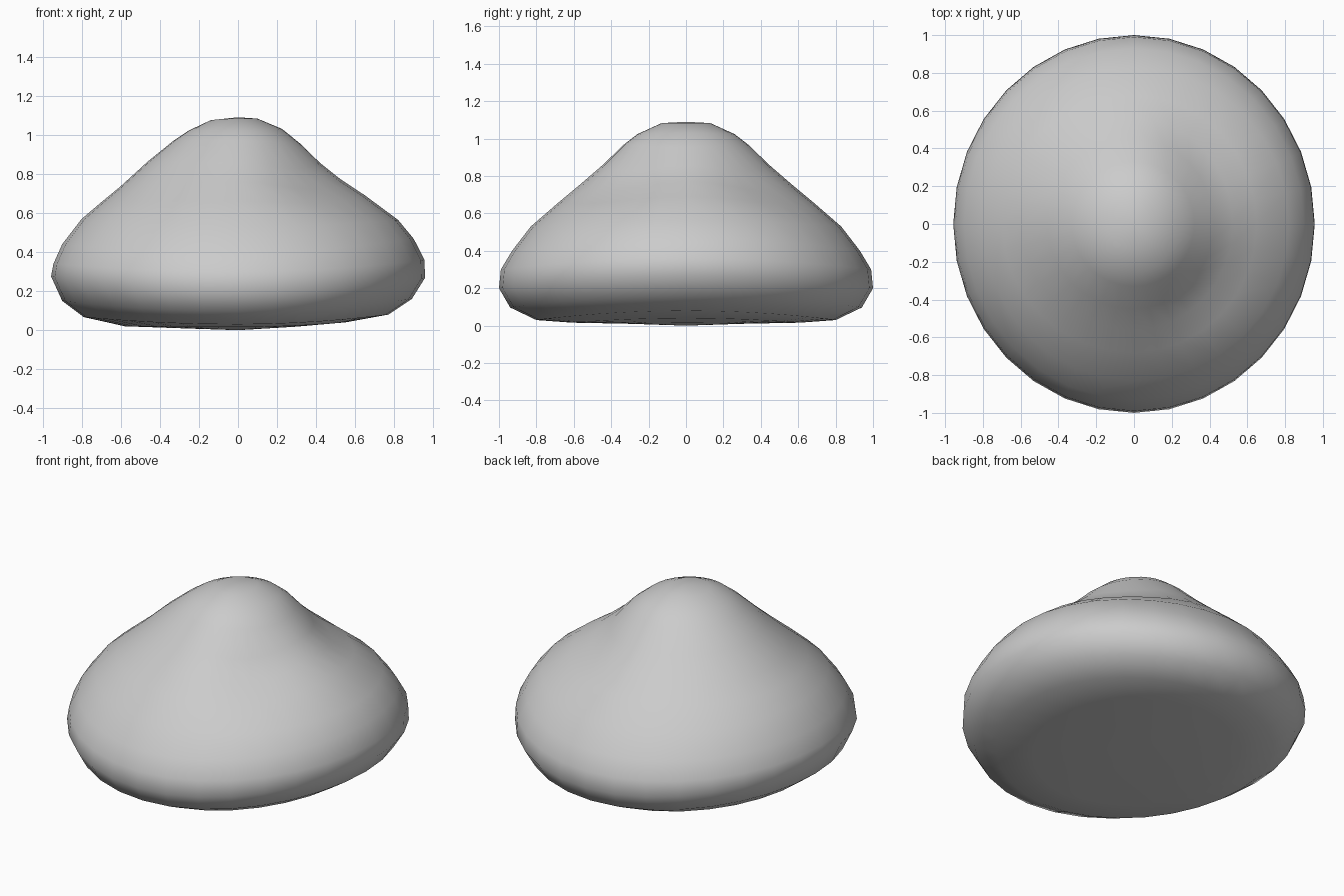
import bpy, bmesh, math

if "Cube" in bpy.data.objects:
    bpy.data.objects.remove(bpy.data.objects["Cube"])

# Half profiles (radius, height) from crown to underside: right, front/back, left
RIGHT = [(.10, 1.083), (.226, 1.03), (.32, .954), (.42, .856), (.523, .774), (.65, .69), (.82, .564),
         (.90, .467), (.955, .36), (.957, .267), (.89, .16), (.77, .08), (.55, .04), (.30, .018)]
SIDE = [(.13, 1.083), (.26, 1.024), (.33, .97), (.45, .855), (.56, .76), (.68, .66), (.83, .53),
        (.93, .40), (.99, .30), (1.0, .20), (.94, .097), (.80, .03), (.61, .016), (.30, .01)]
LEFT = [(.14, 1.075), (.256, 1.02), (.33, .97), (.46, .865), (.605, .733), (.70, .655), (.80, .57),
        (.90, .44), (.945, .34), (.957, .275), (.90, .15), (.79, .067), (.58, .02), (.30, .01)]
# Shallow hollow below the peak on the right-hand diagonals
HOLLOW = {3: .03, 4: .045, 5: .02}
SEGMENTS = 32

bm = bmesh.new()


def make_ring(i):
    ring = []
    for k in range(SEGMENTS):
        a = 2 * math.pi * k / SEGMENTS
        c, s = math.cos(a), math.sin(a)
        rx, zx = (RIGHT if c > 0 else LEFT)[i]
        ry, zy = SIDE[i]
        z = zy + (zx - zy) * c * c
        if c > 0:
            z -= HOLLOW.get(i, 0) * 4 * c * c * s * s
        ring.append(bm.verts.new((rx * c, ry * s, z)))
    return ring


# Loft the rings, then close the crown and underside with fans
rings = [make_ring(i) for i in range(len(SIDE))]
top = bm.verts.new((0, 0, 1.09))
bottom = bm.verts.new((0, 0, 0))
for k in range(SEGMENTS):
    n = (k + 1) % SEGMENTS
    for upper, lower in zip(rings, rings[1:]):
        bm.faces.new((upper[k], lower[k], lower[n], upper[n]))
    bm.faces.new((top, rings[0][k], rings[0][n]))
    bm.faces.new((bottom, rings[-1][n], rings[-1][k]))

bmesh.ops.recalc_face_normals(bm, faces=bm.faces)
for f in bm.faces:
    f.smooth = True
mesh = bpy.data.meshes.new("rounded_mound")
bm.to_mesh(mesh)
bm.free()
bpy.context.collection.objects.link(bpy.data.objects.new("rounded_mound", mesh))
